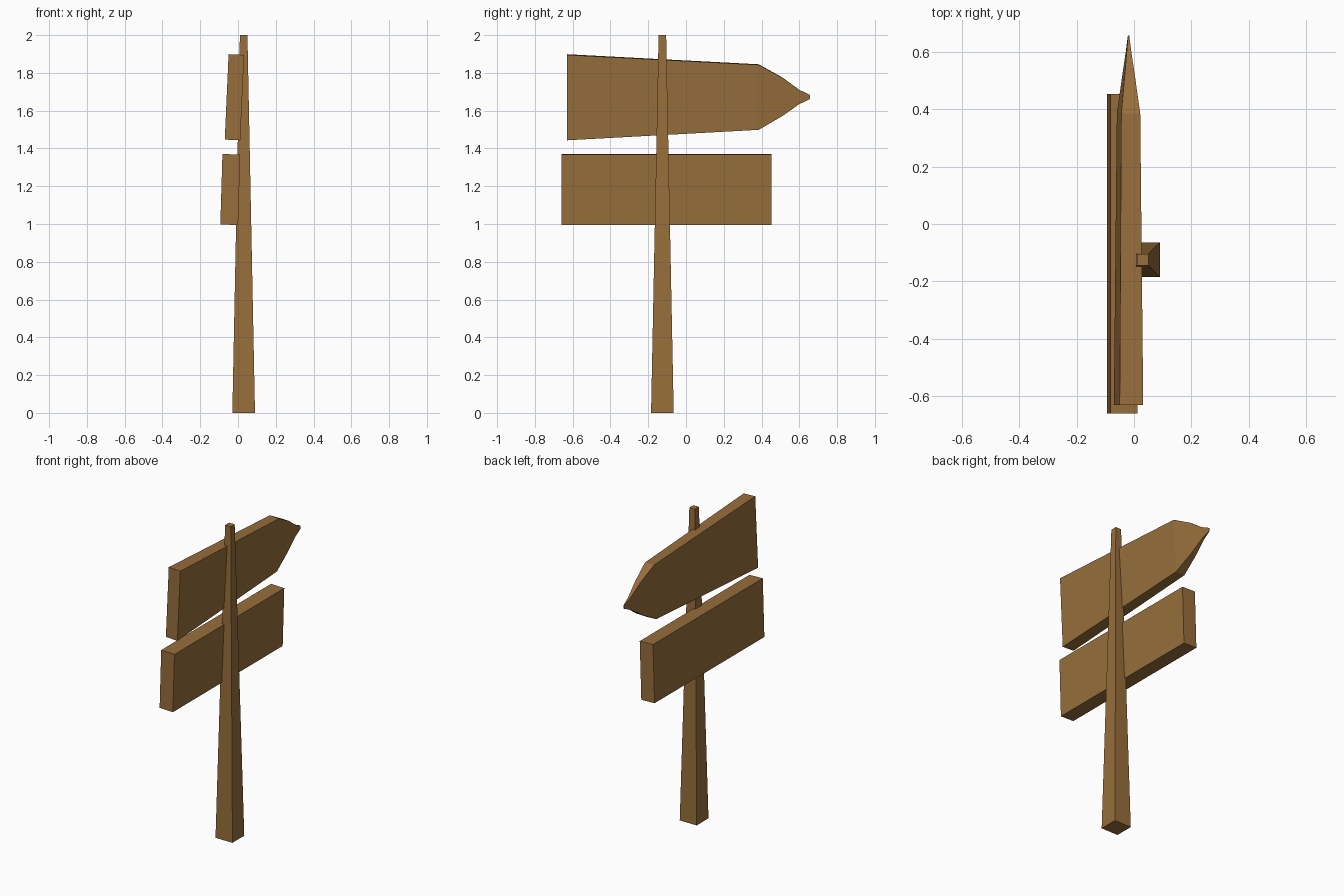
import bpy
import bmesh

if "Cube" in bpy.data.objects:
    bpy.data.objects.remove(bpy.data.objects["Cube"])

wood = bpy.data.materials.new("brown wood")
wood.diffuse_color = (0.31, 0.157, 0.045, 1)
wood.use_nodes = True
wood.node_tree.nodes["Principled BSDF"].inputs["Base Color"].default_value = wood.diffuse_color


def loft(name, rings):
    """Join four-cornered rings into a closed solid with capped ends."""
    bm = bmesh.new()
    loops = [[bm.verts.new(co) for co in ring] for ring in rings]
    for a, b in zip(loops, loops[1:]):
        for i in range(4):
            j = (i + 1) % 4
            bm.faces.new((a[i], a[j], b[j], b[i]))
    bm.faces.new(loops[0])
    bm.faces.new(loops[-1])
    bmesh.ops.recalc_face_normals(bm, faces=bm.faces)
    mesh = bpy.data.meshes.new(name)
    bm.to_mesh(mesh)
    bm.free()
    mesh.materials.append(wood)
    obj = bpy.data.objects.new(name, mesh)
    bpy.context.collection.objects.link(obj)
    return obj


def post_ring(z, half):
    cx, cy = 0.03, -0.125
    return [(cx + sx * half, cy + sy * half, z)
            for sx, sy in ((-1, -1), (1, -1), (1, 1), (-1, 1))]


def board_ring(y, cx, thick, bottom, top, lean):
    """Cross-section at y of a board leaning sideways by lean per unit height."""
    cz, half = (top + bottom) / 2, (top - bottom) / 2
    return [(cx + sx * thick / 2 + sz * half * lean, y,
             cz + sz * half - sx * thick / 2 * lean)
            for sx, sz in ((-1, -1), (1, -1), (1, 1), (-1, 1))]


# Tapered square post
loft("post", [post_ring(0, 0.06), post_ring(2, 0.02)])

# Plain lower board
loft("lower_board", [board_ring(y, -0.041, 0.094, 0.996, 1.369, 0.03)
                     for y in (-0.66, 0.452)])

# Upper board narrowing to an arrow tip: y, thickness, bottom, top
arrow = [(-0.63, 0.082, 1.445, 1.897), (0.385, 0.066, 1.50, 1.844),
         (0.51, 0.037, 1.572, 1.775), (0.60, 0.016, 1.635, 1.71),
         (0.656, 0.004, 1.661, 1.683)]
loft("arrow_board", [board_ring(y, -0.019, t, lo, hi, 0.045)
                     for y, t, lo, hi in arrow])
